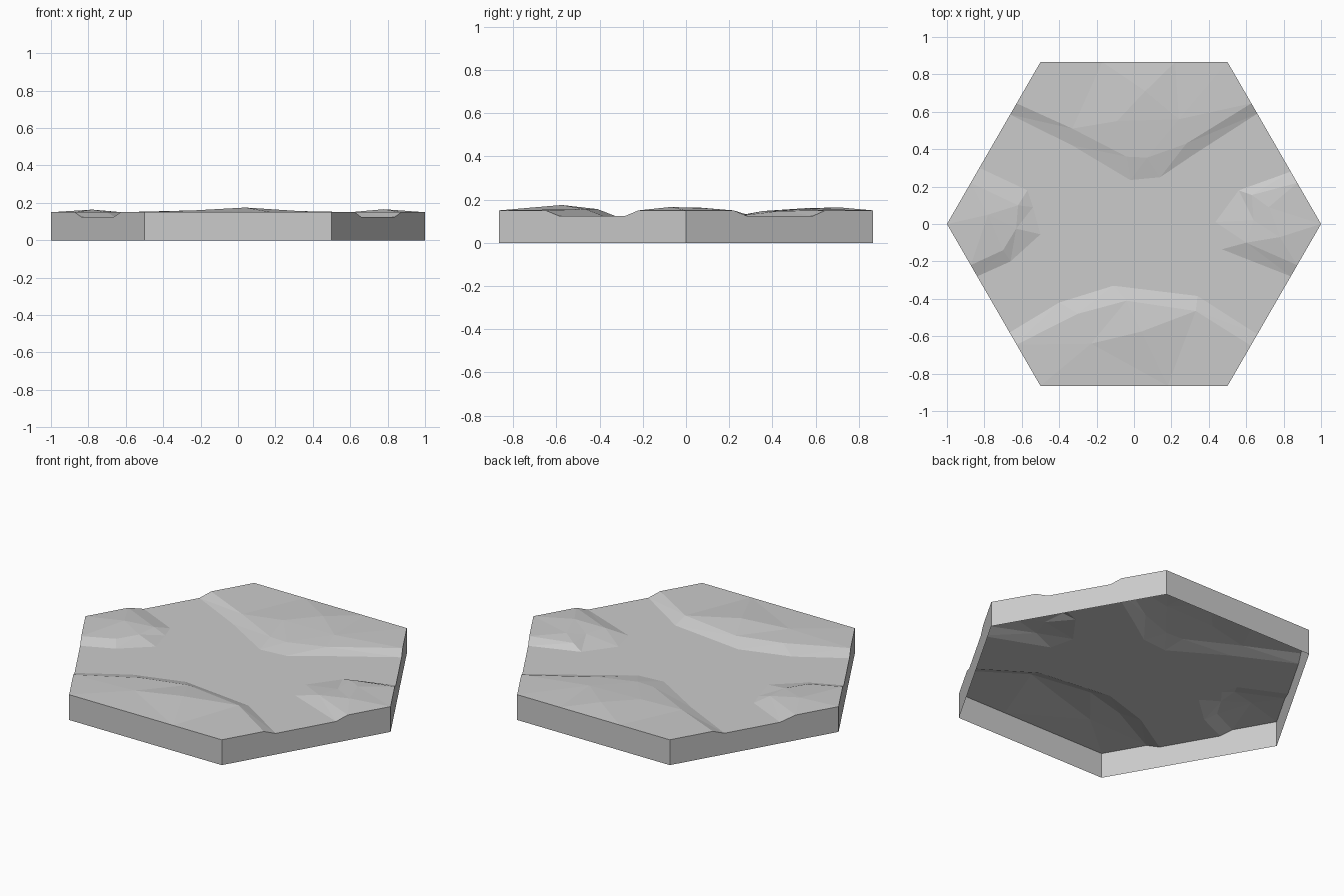
import bpy
import bmesh
import math
from mathutils import Vector
from mathutils.geometry import delaunay_2d_cdt

cube = bpy.data.objects.get("Cube")
if cube:
    bpy.data.objects.remove(cube, do_unlink=True)

RIM = .15
BED = .125
HALF_DEPTH = math.sqrt(3) / 2

points = []       # terrain points
creases = []      # pairs of point indices kept as edges
boundary = []     # indices of points on the tile outline


def add_point(x, y, z):
    points.append(Vector((x, y, z)))
    return len(points) - 1


def add_rim_point(x, y, z=RIM):
    boundary.append(add_point(x, y, z))
    return boundary[-1]


def add_side_point(side, y, z):
    """Point on one of the four slanted tile edges."""
    return add_rim_point(side * (1 - abs(y) / math.sqrt(3)), y, z)


def add_line(start, middle, end, rim_z, middle_z):
    """Crease across the tile; start and end are (side, y) on the outline."""
    line = [add_side_point(*start, rim_z)]
    line += [add_point(x, y, middle_z) for x, y in middle]
    line.append(add_side_point(*end, rim_z))
    creases.extend(zip(line, line[1:]))


def add_bank(foot, crest, crest_z, hills):
    """Raised land: a foot line on the river bed, a crest line and hilltops."""
    add_line(*foot, BED, BED)
    add_line(*crest, RIM, crest_z)
    for hill in hills:
        add_point(*hill)


# Tile corners and extra points along the straight front and back edges
for side in (-1, 1):
    add_rim_point(side, 0)
    for y in (-HALF_DEPTH, HALF_DEPTH):
        add_rim_point(side / 2, y)
for x, side in ((-.17, 1), (.22, 1), (-.3, -1), (.18, -1)):
    add_rim_point(x, side * HALF_DEPTH)

# Back bank
add_bank(
    foot=((-1, .585), [(-.33, .42), (-.02, .235), (.14, .25), (.31, .365)], (1, .59)),
    crest=((-1, .645), [(-.33, .51), (-.04, .36), (.07, .355), (.28, .43)], (1, .645)),
    crest_z=.147,
    hills=[(-.09, .55, .16), (.24, .56, .157), (.06, .71, .164)])

# Front bank
add_bank(
    foot=((-1, -.58), [(-.4, -.42), (-.11, -.33), (.34, -.385)], (1, -.59)),
    crest=((-1, -.645), [(-.3, -.48), (-.04, -.41), (.33, -.465)], (1, -.65)),
    crest_z=.156,
    hills=[(-.23, -.64, .16), (.04, -.575, .175)])

# Left and right banks, around the pointed corners
add_bank(
    foot=((-1, -.28), [(-.66, -.2), (-.5, -.055), (-.54, .09), (-.57, .18)], (-1, .3)),
    crest=((-1, -.22), [(-.7, -.14), (-.63, -.025), (-.62, .1)], (-1, .22)),
    crest_z=.15,
    hills=[(-.78, .05, .164)])
add_bank(
    foot=((1, -.28), [(.47, -.135), (.435, .01), (.56, .18)], (1, .28)),
    crest=((1, -.22), [(.6, -.1), (.64, .02), (.63, .155)], (1, .22)),
    crest_z=.15,
    hills=[(.78, -.07, .166), (.72, .09, .16)])

# Closed outline, in order around the tile
boundary.sort(key=lambda i: math.atan2(points[i].y, points[i].x))
creases.extend(zip(boundary, boundary[1:] + boundary[:1]))

# Triangulated top surface
flat, _, faces, origins, _, _ = delaunay_2d_cdt(
    [p.to_2d() for p in points], creases, [], 1, 1e-5)
bm = bmesh.new()
verts = []
for position, origin in zip(flat, origins):
    z = points[origin[0]].z if origin else RIM
    verts.append(bm.verts.new((position.x, position.y, z)))
for face in faces:
    bm.faces.new([verts[i] for i in face])

# Side walls down to the ground, open underneath
rim_edges = [e for e in bm.edges if e.is_boundary]
walls = bmesh.ops.extrude_edge_only(bm, edges=rim_edges)
for item in walls["geom"]:
    if isinstance(item, bmesh.types.BMVert):
        item.co.z = 0
bmesh.ops.recalc_face_normals(bm, faces=bm.faces[:])
top = max(bm.faces, key=lambda f: abs(f.normal.z))
if top.normal.z < 0:
    bmesh.ops.reverse_faces(bm, faces=bm.faces[:])

mesh = bpy.data.meshes.new("river_tile")
bm.to_mesh(mesh)
bm.free()
tile = bpy.data.objects.new("river_tile", mesh)
bpy.context.collection.objects.link(tile)

# Plain light grey
grey = (.6, .6, .6, 1)
material = bpy.data.materials.new("light_grey")
material.use_nodes = True
material.diffuse_color = grey
for node in material.node_tree.nodes:
    if node.type == 'BSDF_PRINCIPLED':
        node.inputs["Base Color"].default_value = grey
mesh.materials.append(material)
